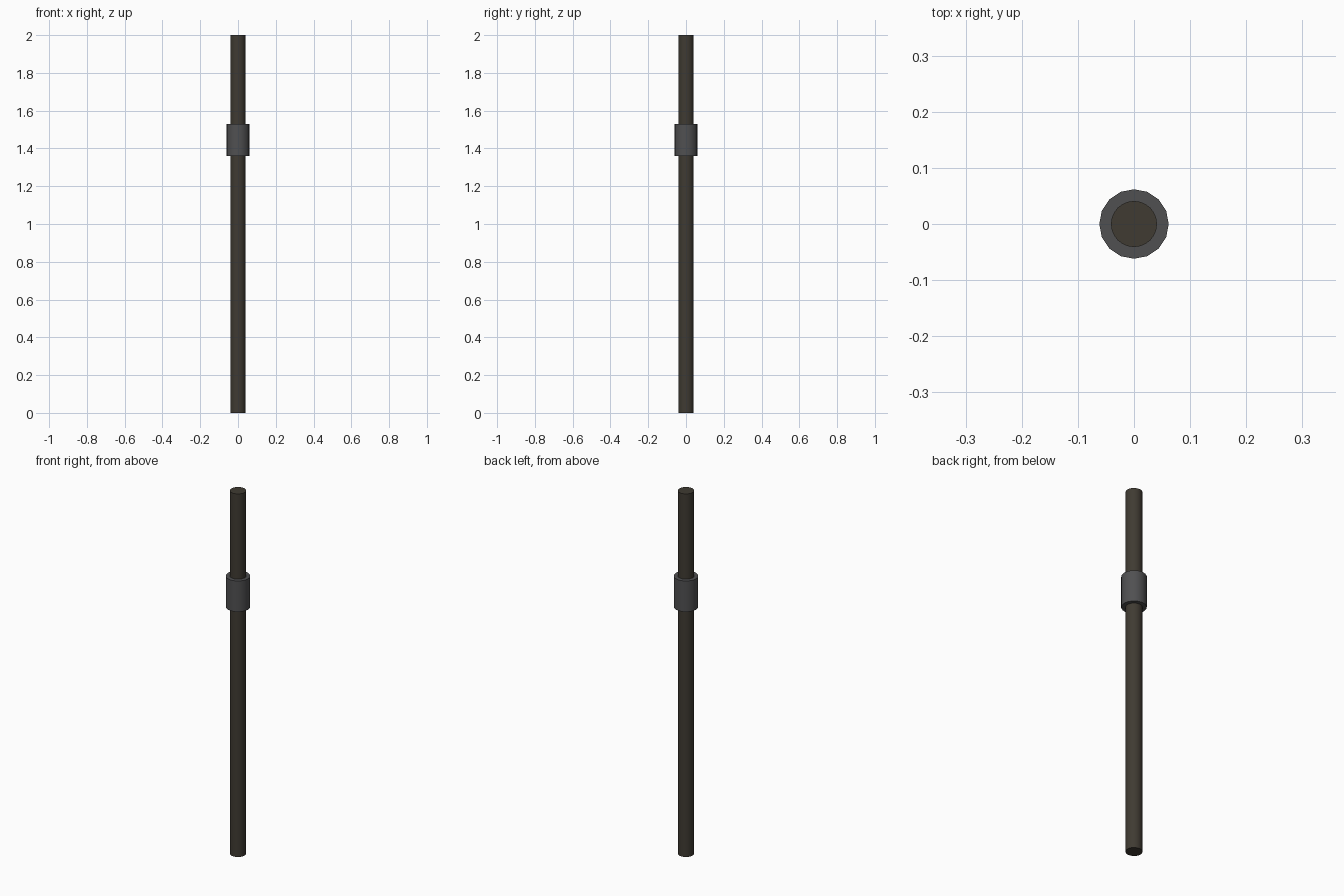
import bpy
import math

if "Cube" in bpy.data.objects:
    bpy.data.objects.remove(bpy.data.objects["Cube"])


def material(name, color):
    m = bpy.data.materials.new(name)
    m.diffuse_color = (*color, 1)
    m.use_nodes = True
    m.node_tree.nodes["Principled BSDF"].inputs["Base Color"].default_value = m.diffuse_color
    return m


def cylinder(name, sides, radius, z0, z1, mat):
    bpy.ops.mesh.primitive_cylinder_add(vertices=sides, radius=radius, depth=z1 - z0,
                                        location=(0, 0, (z0 + z1) / 2))
    ob = bpy.context.object
    ob.name = name
    ob.data.materials.append(mat)
    bpy.ops.object.shade_smooth_by_angle(angle=math.radians(30))
    return ob


# Long dark shaft
cylinder("shaft", 24, 0.041, 0, 2, material("dark_wood", (0.05, 0.043, 0.032)))

# Metal collar around the upper shaft
cylinder("collar", 16, 0.062, 1.36, 1.53, material("dark_metal", (0.08, 0.08, 0.083)))
